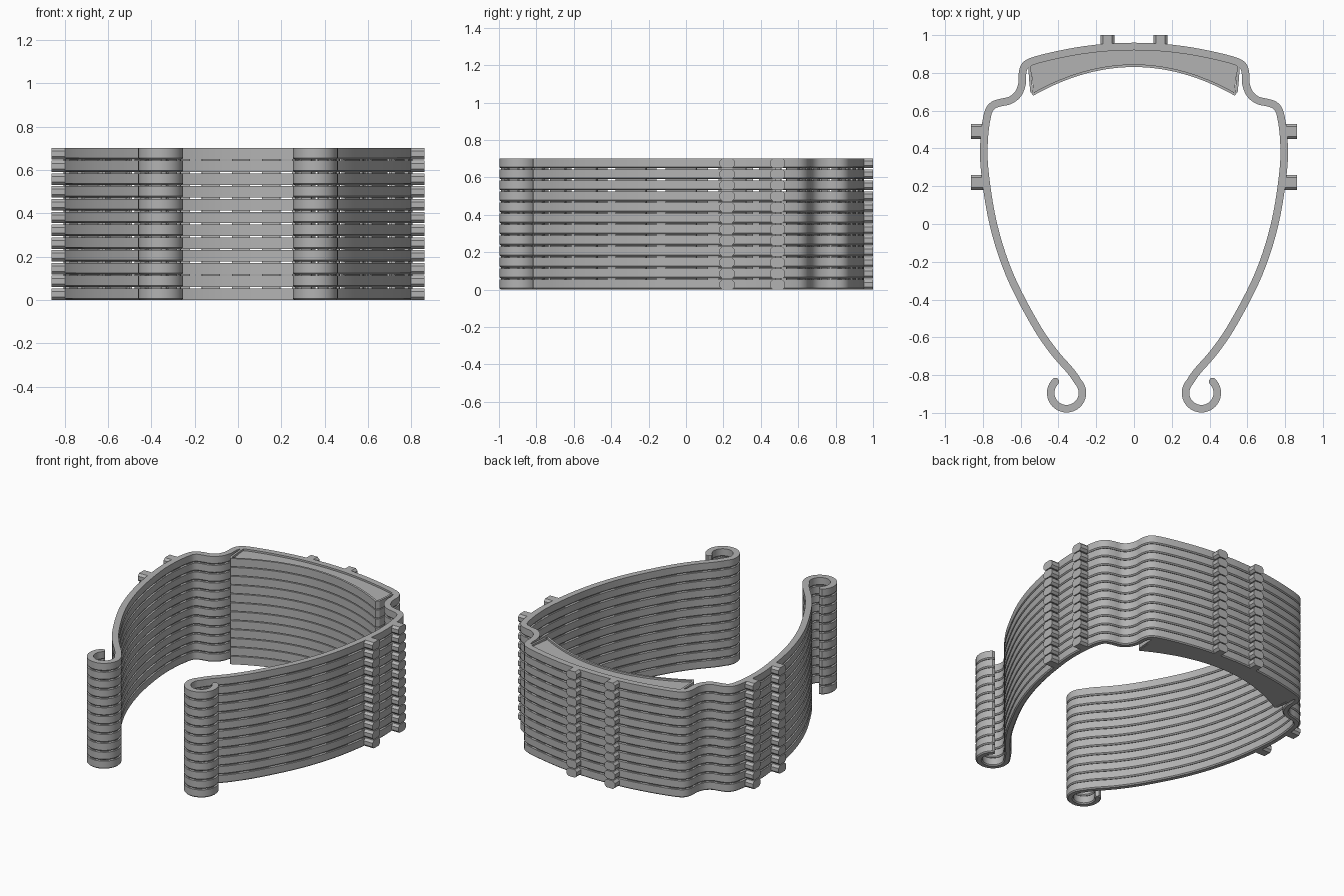
import bpy, bmesh, math
from mathutils import Vector

LAYERS, PITCH, HEIGHT = 12, 0.059, 0.053

cube = bpy.data.objects.get("Cube")
if cube:
    bpy.data.objects.remove(cube)

grey = bpy.data.materials.new("matte grey")
grey.use_nodes = True
GREY = (0.45, 0.45, 0.45, 1)
grey.diffuse_color = GREY
grey.node_tree.nodes["Principled BSDF"].inputs["Base Color"].default_value = GREY


def smooth_path(pts, steps=5):
    """Catmull-Rom curve through the points."""
    p = [2 * pts[0] - pts[1]] + pts + [2 * pts[-1] - pts[-2]]
    out = []
    for i in range(1, len(p) - 2):
        a, b, c, d = p[i - 1:i + 3]
        for k in range(steps):
            t = k / steps
            out.append(0.5 * (2 * b + (c - a) * t + (2 * a - 5 * b + 4 * c - d) * t ** 2
                              + (3 * b - a - 3 * c + d) * t ** 3))
    return out + [pts[-1]]


def mirrored(half):
    """Complete a half path that ends at the centre line."""
    return half + [Vector((-p.x, p.y)) for p in reversed(half[:-1])]


def offsets(path, width, round_ends=False):
    left, right = [], []
    last = len(path) - 1
    for i, p in enumerate(path):
        d = (path[min(i + 1, last)] - path[max(i - 1, 0)]).normalized()
        n = Vector((-d.y, d.x)) * width / 2
        if round_ends and i in (0, last):
            n *= 0.5
        left.append(p + n)
        right.append(p - n)
    return left, right


def add_strip(bm, left, right, z0, z1, chamfer=0):
    """Solid strip between two plan curves, with an optional chamfer underneath."""
    rings = []
    for a, b in zip(left, right):
        n = (a - b).normalized() * chamfer
        ring = [(a - n, z0), (b + n, z0), (b, z0 + chamfer), (b, z1), (a, z1), (a, z0 + chamfer)]
        if not chamfer:
            ring = [(a, z0), (b, z0), (b, z1), (a, z1)]
        rings.append([bm.verts.new((q.x, q.y, z)) for q, z in ring])
    for r, s in zip(rings, rings[1:]):
        for k in range(len(r)):
            m = (k + 1) % len(r)
            bm.faces.new((r[k], r[m], s[m], s[k]))
    bm.faces.new(rings[0])
    bm.faces.new(rings[-1])


def add_tab(bm, root, out, length, half_width):
    """Octagonal prism pointing outwards from the band."""
    side = Vector((-out.y, out.x))
    c = 0.014
    half_h = HEIGHT / 2
    shape = []
    for sx, sz in ((1, 1), (-1, 1), (-1, -1), (1, -1)):
        corner = [(sx * half_width, sz * (half_h - c)), (sx * (half_width - c), sz * half_h)]
        shape += corner if sx * sz > 0 else corner[::-1]
    ends = []
    for reach in (0, length):
        base = root + out * reach
        ends.append([bm.verts.new((*(base + side * u), half_h + v)) for u, v in shape])
    bm.faces.new(ends[0])
    bm.faces.new(ends[1])
    for k in range(8):
        m = (k + 1) % 8
        bm.faces.new((ends[0][k], ends[0][m], ends[1][m], ends[1][k]))


def finish(name, bm, count=LAYERS):
    bmesh.ops.recalc_face_normals(bm, faces=bm.faces)
    mesh = bpy.data.meshes.new(name)
    bm.to_mesh(mesh)
    bm.free()
    mesh.materials.append(grey)
    ob = bpy.data.objects.new(name, mesh)
    bpy.context.collection.objects.link(ob)
    stack = ob.modifiers.new("stack", 'ARRAY')
    stack.count = count
    stack.use_relative_offset = False
    stack.use_constant_offset = True
    stack.constant_offset_displace = (0, 0, PITCH)
    bpy.ops.object.select_all(action='DESELECT')
    ob.select_set(True)
    bpy.context.view_layer.objects.active = ob
    bpy.ops.object.shade_smooth_by_angle(angle=math.radians(30))


def back_y(x):
    return 0.94 - 0.27 * x * x


def pad_y(x):
    return 0.838 - 0.53 * x * x


# Band centre line: hook, arm, shoulder, back arc
hook = [Vector((-0.357 + 0.084 * math.cos(a), -0.894 + 0.084 * math.sin(a)))
        for a in (math.radians(122 + 280 * i / 28) for i in range(29))]
arm = [(-0.335, -0.78), (-0.43, -0.67), (-0.53, -0.52), (-0.66, -0.265), (-0.745, 0),
       (-0.79, 0.28), (-0.793, 0.45), (-0.775, 0.58), (-0.75, 0.625), (-0.71, 0.642),
       (-0.655, 0.655), (-0.613, 0.69), (-0.592, 0.745), (-0.59, 0.80), (-0.575, 0.84)]
back = [Vector((x, back_y(x))) for x in (-0.53, -0.42, -0.28, -0.14, 0)]
half = hook[:-1] + smooth_path([hook[-1]] + [Vector(p) for p in arm] + back)
path = mirrored(half)

bm = bmesh.new()
add_strip(bm, *offsets(path, 0.04, True), 0, HEIGHT, 0.007)
finish("headband", bm)

# Small spacers holding the stacked bands apart
bm = bmesh.new()
for i in range(2, len(path) - 4, 5):
    add_strip(bm, *offsets(path[i:i + 4], 0.022), HEIGHT - 0.002, PITCH + 0.002)
finish("spacers", bm, LAYERS - 1)

# Forehead pad: recessed crescent with a thin raised rim
bm = bmesh.new()
ts = [i / 12 for i in range(-12, 13)]
add_strip(bm, [Vector((0.55 * t, back_y(0.55 * t) - 0.012)) for t in ts],
          [Vector((0.53 * t, pad_y(0.53 * t) + 0.004)) for t in ts], 0, HEIGHT - 0.012)
finish("forehead_pad", bm)

bm = bmesh.new()
rim = [Vector(p) for p in ((-0.553, 0.84), (-0.549, 0.77), (-0.542, 0.70), (-0.533, 0.687))]
rim += [Vector((x / 100, pad_y(x / 100))) for x in range(-51, 0, 3)] + [Vector((0, pad_y(0)))]
add_strip(bm, *offsets(mirrored(rim), 0.014), 0, HEIGHT)
finish("pad_rim", bm)

# Mounting tabs on the sides and back
bm = bmesh.new()
for s in (-1, 1):
    for y in (0.22, 0.49):
        add_tab(bm, Vector((s * 0.79, y)), Vector((s, 0)), 0.072, 0.04)
    add_tab(bm, Vector((s * 0.14, 0.94)), Vector((0, 1)), 0.06, 0.038)
finish("mounting_tabs", bm)
